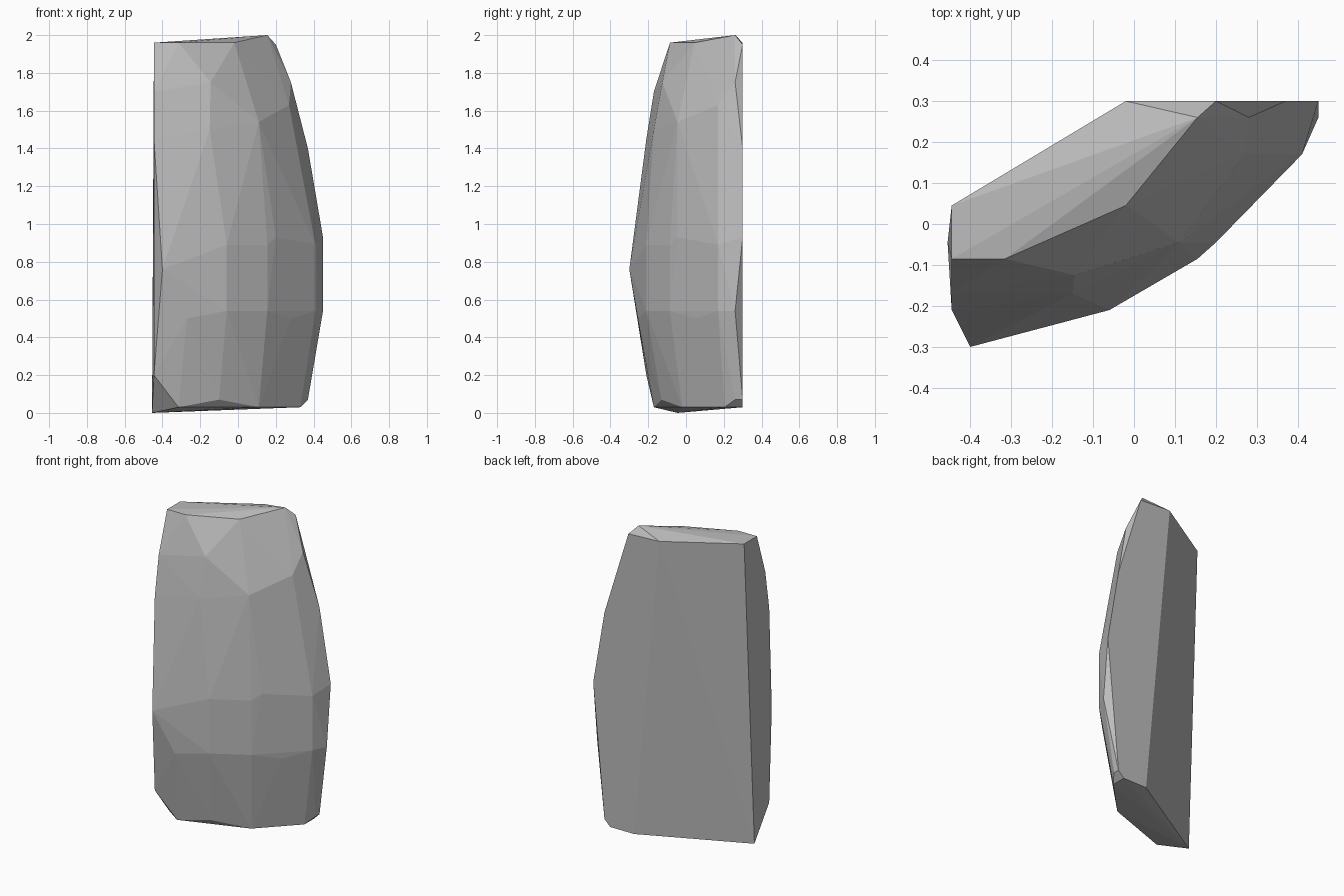
import bpy
import bmesh

default_cube = bpy.data.objects.get("Cube")
if default_cube:
    bpy.data.objects.remove(default_cube, do_unlink=True)


def flat_material(name, value):
    """Plain grey, matt material."""
    material = bpy.data.materials.new(name)
    material.use_nodes = True
    colour = (value, value, value, 1)
    material.diffuse_color = colour
    shader = material.node_tree.nodes["Principled BSDF"]
    shader.inputs["Base Color"].default_value = colour
    shader.inputs["Roughness"].default_value = 0.9
    return material


def chiselled_block(name, corner_groups, material):
    """Wrap a tight faceted skin around groups of corner points."""
    bm = bmesh.new()
    for group in corner_groups:
        for corner in group:
            bm.verts.new(corner)
    hull = bmesh.ops.convex_hull(bm, input=bm.verts)
    unused = set(hull["geom_interior"]) | set(hull["geom_unused"])
    loose = [item for item in unused if isinstance(item, bmesh.types.BMVert)]
    bmesh.ops.delete(bm, geom=loose, context="VERTS")

    # Merge the triangles that lie on one cleaved face
    bmesh.ops.dissolve_limit(bm, angle_limit=0.02, verts=bm.verts, edges=bm.edges)
    bmesh.ops.recalc_face_normals(bm, faces=bm.faces)
    mesh = bpy.data.meshes.new(name)
    bm.to_mesh(mesh)
    bm.free()
    mesh.materials.append(material)
    block = bpy.data.objects.new(name, mesh)
    bpy.context.collection.objects.link(block)
    return block


# Flat back wall, all on one plane
back_y = 0.3
back_outline = [(0.16, 0.03), (0.33, 0.03), (0.37, 0.07), (0.45, 0.93),
                (0.37, 1.4), (0.2, 1.95), (-0.02, 1.96)]
back_wall = [(x, back_y, z) for x, z in back_outline]

# Cleaved side, nearly on one plane
side_x = -0.445
side_outline = [(0.045, 1.96), (-0.085, 1.96), (-0.17, 1.7),
                (-0.21, 1.45), (-0.21, 0.2)]
cleaved_side = [(side_x, y, z) for y, z in side_outline]

# Sloping top and broken foot
top_cap = [(-0.315, -0.085, 1.96), (-0.02, 0.045, 1.96), (0.155, 0.26, 2)]
foot = [(-0.455, -0.045, 0), (-0.315, -0.17, 0.03), (-0.1, -0.13, 0.07),
        (0.11, -0.02, 0.03), (0.2, 0.04, 0.16),
        (0.33, 0.205, 0.03), (0.37, 0.26, 0.07)]

# Rounded front: upright ridges shared by the lower and middle bands
ridges = [(-0.06, -0.21), (0.155, -0.085), (0.41, 0.17)]
front_bands = [(x, y, z) for x, y in ridges for z in (0.54, 0.89)]
front_bumps = [(-0.4, -0.3, 0.76), (-0.27, -0.255, 0.5), (0.28, 0.045, 0.5),
               (0.45, 0.26, 0.54), (0.2, -0.045, 0.93)]
front_shoulder = [(-0.15, -0.17, 1.5), (-0.145, -0.125, 1.75),
                  (0.11, -0.045, 1.54), (0.27, 0.17, 1.63), (0.28, 0.26, 1.75)]

stone_grey = flat_material("stone_grey", 0.5)
chiselled_block(
    "rock_slab",
    [back_wall, cleaved_side, top_cap, foot, front_bands, front_bumps, front_shoulder],
    stone_grey,
)
